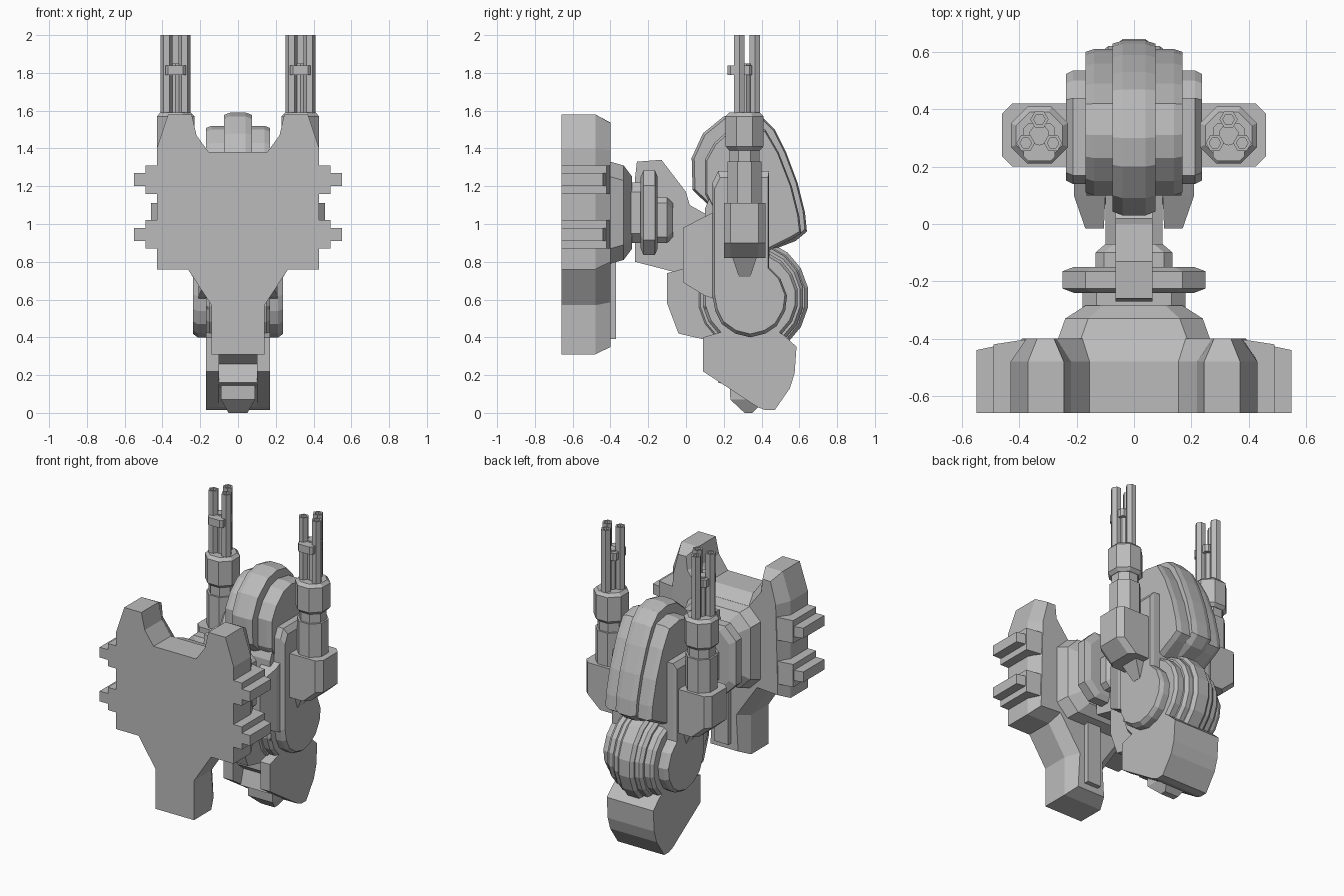
import bpy, bmesh, math
from mathutils import Vector

cube = bpy.data.objects.get("Cube")
if cube:
    bpy.data.objects.remove(cube, do_unlink=True)

mat = bpy.data.materials.new("plain grey")
mat.use_nodes = True
GREY = (0.5, 0.5, 0.5, 1)
mat.diffuse_color = GREY
mat.node_tree.nodes["Principled BSDF"].inputs["Base Color"].default_value = GREY


def finish(bm, name):
    bmesh.ops.recalc_face_normals(bm, faces=bm.faces)
    mesh = bpy.data.meshes.new(name)
    bm.to_mesh(mesh)
    bm.free()
    mesh.materials.append(mat)
    obj = bpy.data.objects.new(name, mesh)
    bpy.context.collection.objects.link(obj)
    return obj


def loft(name, rings):
    """Skin a list of equal point rings and cap both ends."""
    bm = bmesh.new()
    loops = [[bm.verts.new(p) for p in ring] for ring in rings]
    n = len(loops[0])
    for a, b in zip(loops, loops[1:]):
        for i in range(n):
            j = (i + 1) % n
            bm.faces.new((a[i], a[j], b[j], b[i]))
    bm.faces.new(loops[0])
    bm.faces.new(loops[-1])
    return finish(bm, name)


def slab(name, pts, w, chamfer=0, shrink=1, cx=0):
    """Side profile (y, z) given width across x, with optionally tapered rims."""
    cy = sum(p[0] for p in pts) / len(pts)
    cz = sum(p[1] for p in pts) / len(pts)

    def ring(x, s):
        return [(cx + x, cy + (y - cy) * s, cz + (z - cz) * s) for y, z in pts]
    stations = [(-w, 1), (w, 1)]
    if chamfer:
        stations = [(-w, shrink), (chamfer - w, 1), (w - chamfer, 1), (w, shrink)]
    return loft(name, [ring(x, s) for x, s in stations])


def cut_rect(hx, hy, c):
    """Rectangle with cut corners, centred on the origin."""
    return [(hx - c, -hy), (hx, c - hy), (hx, hy - c), (hx - c, hy),
            (c - hx, hy), (-hx, hy - c), (-hx, c - hy), (c - hx, -hy)]


def circle(r, n, cx=0, cy=0, turn=0.5):
    angles = [2 * math.pi * (i + turn) / n for i in range(n)]
    return [(cx + r * math.cos(a), cy + r * math.sin(a)) for a in angles]


def box(name, lo, hi):
    xs, ys, zs = zip(lo, hi)
    corners = [(xs[0], ys[0]), (xs[1], ys[0]), (xs[1], ys[1]), (xs[0], ys[1])]
    return loft(name, [[(x, y, z) for x, y in corners] for z in zs])


# Front shield with a tapered back rim
half = [(0.155, 1.38), (0.22, 1.47), (0.245, 1.58), (0.37, 1.58), (0.43, 1.40),
        (0.43, 0.76), (0.265, 0.76), (0.14, 0.57), (0.14, 0.31)]
outline = half + [(-x, z) for x, z in reversed(half)]
bm = bmesh.new()
front = [bm.verts.new((x, -0.66, z)) for x, z in outline]
back = [bm.verts.new((x, -0.48, z)) for x, z in outline]
for i in range(len(front)):
    j = (i + 1) % len(front)
    bm.faces.new((front[i], front[j], back[j], back[i]))
bm.faces.new(front)
rear = bm.faces.new(back)
bmesh.ops.recalc_face_normals(bm, faces=bm.faces)
bmesh.ops.inset_region(bm, faces=[rear], thickness=0.055, depth=0)
for v in rear.verts:
    v.co.y = -0.40
finish(bm, "front_shield")
box("shield_stem_rib", (-0.05, -0.42, 0.39), (0.05, -0.37, 0.80))

# Stepped fins on the shield edges
for s, side in ((1, "left"), (-1, "right")):
    for zc, level in ((1.235, "upper"), (0.945, "lower")):
        for x, y, h, part in ((0.49, -0.42, 0.075, "fin_base"), (0.55, -0.44, 0.034, "fin_tip")):
            plan = [(0.36, -0.66), (x, -0.66), (x, y), (0.36, -0.40)]
            loft(f"{side}_{level}_{part}",
                 [[(s * px, py, zc + dz) for px, py in plan] for dz in (-h, h)])


# Mounting stack behind the shield: (y, half width, half height, corner cut)
def stack(name, steps, zc):
    loft(name, [[(x, y, zc + z) for x, z in cut_rect(hx, hz, c)] for y, hx, hz, c in steps])


stack("mount_dish", [(-0.42, 0.265, 0.27, 0.08), (-0.40, 0.265, 0.27, 0.08),
                     (-0.33, 0.24, 0.25, 0.08), (-0.285, 0.17, 0.19, 0.06)], 1.06)
stack("mount_neck", [(-0.30, 0.18, 0.16, 0.05), (-0.22, 0.18, 0.16, 0.05)], 1.06)
stack("mount_collar", [(-0.24, 0.21, 0.19, 0.07), (-0.225, 0.25, 0.225, 0.08),
                       (-0.165, 0.25, 0.225, 0.08), (-0.15, 0.21, 0.19, 0.07)], 1.06)
stack("mount_hub", [(-0.16, 0.135, 0.12, 0.03), (-0.10, 0.135, 0.12, 0.03),
                    (-0.07, 0.10, 0.09, 0.03)], 1.02)
slab("centre_bracket", [(-0.27, 0.80), (-0.27, 1.24), (-0.26, 1.33), (-0.13, 1.34), (0, 1.17),
                        (0.02, 1.10), (0.2, 1.0), (0.2, 0.70), (0, 0.73)], 0.065)

# Hood with a raised centre ridge
slab("hood_ridge", [(0.035, 1.18), (0.03, 1.35), (0.09, 1.48), (0.20, 1.57), (0.30, 1.59),
                    (0.40, 1.57), (0.47, 1.50), (0.53, 1.38), (0.59, 1.22), (0.63, 1.06),
                    (0.64, 0.96), (0.58, 0.91), (0.45, 0.86), (0.15, 1.07)], 0.075, 0.035, 0.96)
slab("hood_shell", [(0.10, 1.16), (0.10, 1.34), (0.15, 1.43), (0.23, 1.50), (0.31, 1.52),
                    (0.42, 1.50), (0.49, 1.38), (0.56, 1.20), (0.60, 1.04), (0.61, 0.95),
                    (0.56, 0.92), (0.44, 0.86), (0.18, 1.0)], 0.17, 0.03, 0.96)
slab("body_core", [(0.10, 0.55), (0.10, 1.08), (0.16, 1.22), (0.43, 1.22), (0.45, 0.55)], 0.165)

# Hip joint made of stepped discs
for r, w, part in ((0.31, 0.06, "ridge"), (0.285, 0.11, "rim"), (0.255, 0.17, "drum")):
    slab(f"joint_{part}", circle(r, 18, 0.34, 0.61), w, 0.02, 0.94)
slab("joint_front_block", [(-0.10, 0.58), (-0.10, 0.74), (0.12, 0.80), (0.15, 0.39),
                           (0.09, 0.39), (-0.04, 0.42)], 0.10)

# Lower leg: two cheeks, a recessed middle and the small foot tip
leg = [(0.09, 0.40), (0.09, 0.22), (0.38, 0.03), (0.42, 0.015), (0.47, 0.015), (0.55, 0.13),
       (0.575, 0.21), (0.585, 0.35), (0.52, 0.41), (0.44, 0.46), (0.30, 0.46)]
for s, side in ((1, "left"), (-1, "right")):
    slab(f"{side}_leg_cheek", leg, 0.035, cx=s * 0.135)
slab("leg_middle", [(0.14, 0.40), (0.14, 0.31), (0.20, 0.26), (0.17, 0.16), (0.25, 0.14)]
     + leg[2:], 0.105)
loft("foot_tip", [[(x, y, z) for x, y in plan] for z, plan in (
    (0.16, [(-0.09, 0.23), (0.09, 0.23), (0.09, 0.42), (-0.09, 0.42)]),
    (0.07, [(-0.09, 0.235), (0.09, 0.235), (0.09, 0.42), (-0.09, 0.42)]),
    (0.0, [(-0.05, 0.31), (0.05, 0.31), (0.05, 0.35), (-0.05, 0.35)]))])

arm = [(0.14, 0.62), (0.14, 1.22), (0.17, 1.28), (0.44, 1.28), (0.44, 0.77), (0.50, 0.71),
       (0.535, 0.62), (0.525, 0.54), (0.48, 0.46), (0.42, 0.42), (0.34, 0.40), (0.26, 0.42),
       (0.19, 0.47), (0.155, 0.54)]
GX, GY = 0.33, 0.31

for s, side in ((1, "left"), (-1, "right")):
    # Side arm, front fork and the wedge beneath the gun pod
    slab(f"{side}_arm", arm, 0.06, 0.025, 0.94, s * 0.178)
    loft(f"{side}_fork", [[(s * x0, y, z0), (s * x1, y, z0), (s * x1, y, z1), (s * x0, y, z1)]
                          for y, x0, x1, z0, z1 in ((-0.015, 0.105, 0.17, 0.69, 0.98),
                                                    (0.10, 0.10, 0.21, 0.62, 1.04),
                                                    (0.16, 0.10, 0.21, 0.60, 1.07))])
    loft(f"{side}_pod_wedge", [[(s * 0.22, GY - h, z), (s * x, GY - h, z),
                                (s * x, GY + h, z), (s * 0.22, GY + h, z)]
                               for z, x, h in ((0.72, 0.24, 0.03), (0.84, 0.31, 0.07))])

    # Gun pod and stepped receiver
    def pod_ring(z, outer):
        c = 0.035
        plan = [(0.22, 0.20), (outer - c, 0.20), (outer, 0.20 + c),
                (outer, 0.42 - c), (outer - c, 0.42), (0.22, 0.42)]
        return [(s * x, y, z) for x, y in plan]
    loft(f"{side}_gun_pod", [pod_ring(0.82, 0.37), pod_ring(0.90, 0.46), pod_ring(1.11, 0.46)])
    for z0, z1, r, part in ((1.05, 1.33, 0.098, "receiver"), (1.32, 1.39, 0.085, "neck"),
                            (1.41, 1.57, 0.108, "shroud")):
        e = 0.02 if part == "shroud" else 0
        levels = [(z0 - e, r - e), (z0, r), (z1, r), (z1 + e, r - e)] if e else [(z0, r), (z1, r)]
        loft(f"{side}_gun_{part}", [[(s * x, y, z) for x, y in circle(q, 8, GX, GY)]
                                    for z, q in levels])

    # Three hexagonal barrels around a core, held by a clamp
    loft(f"{side}_barrel_core", [[(s * x, y, z) for x, y in circle(0.036, 10, GX, GY)]
                                 for z in (1.55, 1.85)])
    for k in range(3):
        a = math.radians(90 + 120 * k)
        bx, by = GX + 0.055 * math.cos(a), GY + 0.055 * math.sin(a)
        loft(f"{side}_barrel_{k + 1}",
             [[(s * x, y, z) for x, y in circle(r, 6, bx, by, 0)]
              for z, r in ((1.55, 0.032), (2.0, 0.032), (2.0, 0.02), (1.96, 0.02))])
    loft(f"{side}_barrel_clamp", [[(s * (GX + x), GY - 0.025 + y, z)
                                   for x, y in cut_rect(0.055, 0.065, 0.015)]
                                  for z in (1.79, 1.84)])
